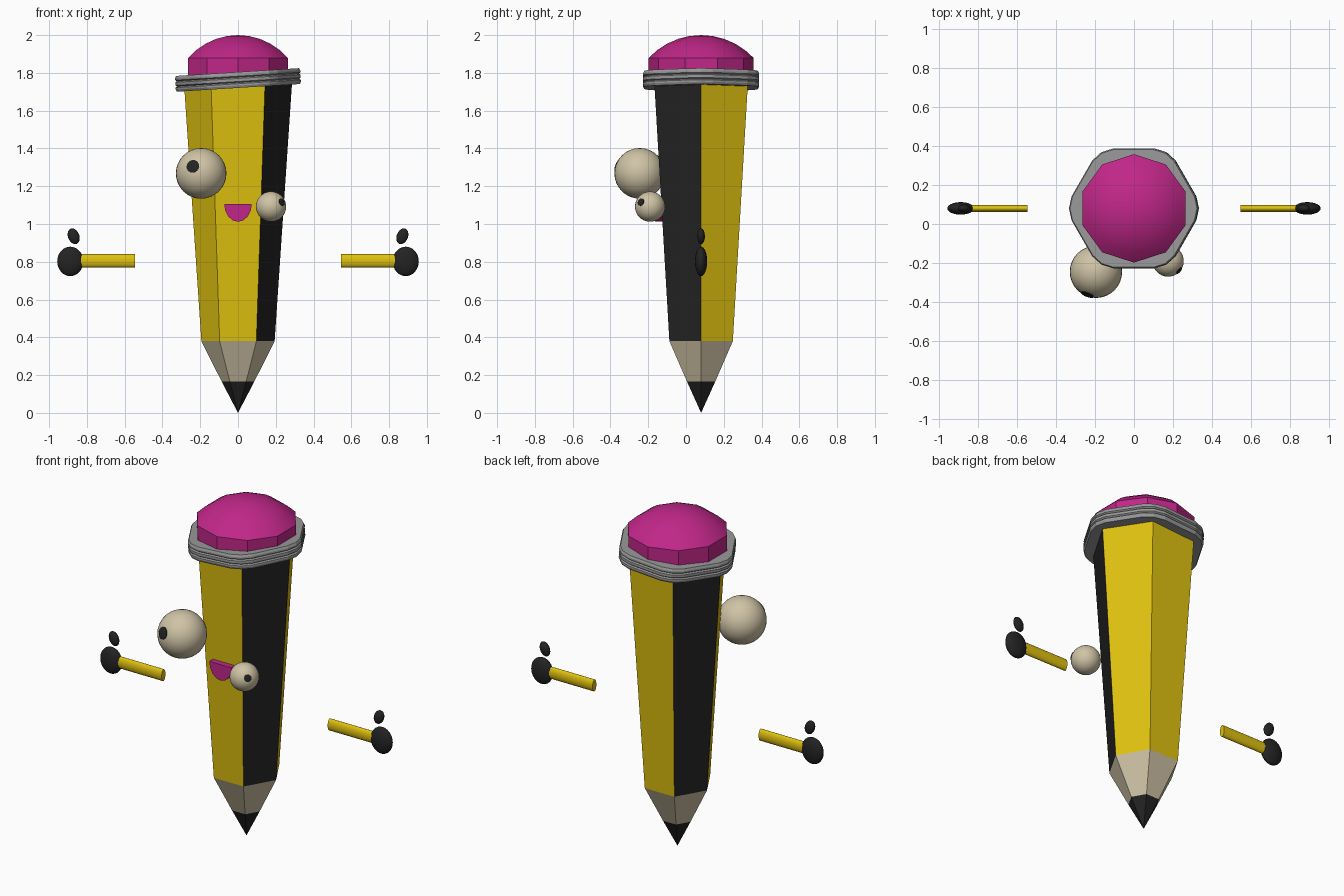
import bpy, bmesh, math
from mathutils import Vector, Matrix

if "Cube" in bpy.data.objects:
    bpy.data.objects.remove(bpy.data.objects["Cube"])

CY = 0.08  # pencil axis sits slightly behind the origin


def material(name, rgb):
    m = bpy.data.materials.new(name)
    m.diffuse_color = (*rgb, 1)
    m.use_nodes = True
    m.node_tree.nodes["Principled BSDF"].inputs["Base Color"].default_value = m.diffuse_color
    return m


YELLOW = material("yellow paint", (0.74, 0.53, 0.005))
BLACK = material("black", (0.017, 0.017, 0.017))
CREAM = material("cream", (0.63, 0.55, 0.38))
PINK = material("pink rubber", (0.53, 0.02, 0.25))
GREY = material("grey metal", (0.32, 0.32, 0.32))


def finish(name, bm, mats, smooth=None):
    bmesh.ops.recalc_face_normals(bm, faces=bm.faces)
    me = bpy.data.meshes.new(name)
    bm.to_mesh(me)
    bm.free()
    for m in mats:
        me.materials.append(m)
    ob = bpy.data.objects.new(name, me)
    bpy.context.collection.objects.link(ob)
    if smooth:
        bpy.ops.object.select_all(action='DESELECT')
        ob.select_set(True)
        bpy.context.view_layer.objects.active = ob
        bpy.ops.object.shade_smooth_by_angle(angle=math.radians(smooth))
    return ob


def loft(angles, profile):
    """Stack rings of (angle, radius factor) at each (radius, z); radius 0 is a point."""
    bm = bmesh.new()
    rings = []
    for r, z in profile:
        if r == 0:
            rings.append([bm.verts.new((0, 0, z))])
        else:
            rings.append([bm.verts.new((r * f * math.cos(a), r * f * math.sin(a), z))
                          for a, f in angles])
    n = len(angles)
    for lo, hi in zip(rings, rings[1:]):
        for i in range(n):
            j = (i + 1) % n
            if len(lo) == 1:
                bm.faces.new((lo[0], hi[j], hi[i]))
            elif len(hi) == 1:
                bm.faces.new((lo[i], lo[j], hi[0]))
            else:
                bm.faces.new((lo[i], lo[j], hi[j], hi[i]))
    for ring in (rings[0], rings[-1]):
        if len(ring) > 1:
            bm.faces.new(ring)
    return bm


def ngon(n, start=0.0):
    return [(start + 2 * math.pi * i / n, 1) for i in range(n)]


def ellipsoid(name, loc, radii, mat, tilt=0, seg=32):
    bm = bmesh.new()
    bmesh.ops.create_uvsphere(bm, u_segments=seg, v_segments=seg // 2, radius=1)
    bmesh.ops.transform(bm, verts=bm.verts, matrix=Matrix.Translation(loc)
                        @ Matrix.Rotation(tilt, 4, 'Y') @ Matrix.Diagonal((*radii, 1)))
    return finish(name, bm, [mat], 60)


# hexagonal shaft: two opposite side faces are black
bm = loft(ngon(6), [(0.194, 0.38), (0.287, 1.76)])
for f in bm.faces:
    n = f.calc_center_median()
    f.material_index = 1 if n.x * n.y < -0.001 else 0
finish("pencil_shaft", bm, [YELLOW, BLACK]).location = (0, CY, 0)

# sharpened wood cone with dark lead below
bm = loft(ngon(6), [(0, 0), (0.086, 0.165), (0.194, 0.38)])
for f in bm.faces:
    f.material_index = 1 if f.calc_center_median().z < 0.165 else 0
finish("sharpened_tip", bm, [CREAM, BLACK]).location = (0, CY, 0)

# tilted ribbed metal band with a rounded hexagon outline
outline = []
for k in range(6):
    for d in (-11, 0, 11):
        r = 1 if d == 0 else 0.305 / 0.33 / math.cos(math.radians(30 - 11))
        outline.append((math.radians(60 * k + d), r))
ribs = [(0.326, -0.042), (0.332, -0.03), (0.332, -0.02), (0.324, -0.014),
        (0.332, -0.008), (0.332, 0.008), (0.324, 0.014),
        (0.332, 0.02), (0.332, 0.03), (0.326, 0.042)]
band = finish("metal_band", loft(outline, ribs), [GREY])
band.location = (0, CY, 1.7625)
band.rotation_euler = (0, math.radians(-3.6), 0)

# ten-sided eraser with a domed top
dome_r = 0.38
dome = [(dome_r * math.sin(t), 2 - dome_r * (1 - math.cos(t)))
        for t in (0.82 * (1 - i / 5) for i in range(5))]
bm = loft(ngon(10, math.pi / 2), [(0.277, 1.74)] + dome + [(0, 2.0)])
finish("eraser", bm, [PINK], 25).location = (0, CY, 0)


# eyes with thin pupil caps that follow the ball
def eye(side, loc, r, look, pupil_r):
    ellipsoid(side + "_eye", loc, (r, r, r), CREAM)
    half = math.asin(pupil_r / r)
    R = r + 0.003
    prof = [(pupil_r, r * math.cos(half) - 0.002)]
    prof += [(R * math.sin(half * t), R * math.cos(half * t)) for t in (1, 0.66, 0.33)]
    ob = finish(side + "_pupil", loft(ngon(20), prof + [(0, R)]), [BLACK], 40)
    ob.location = loc
    ob.rotation_euler = Vector(look).to_track_quat('Z', 'Y').to_euler()


eye("left", (-0.195, -0.245, 1.268), 0.134, (-0.045, -0.12, 0.038), 0.034)
eye("right", (0.175, -0.19, 1.092), 0.08, (0.052, -0.045, 0.022), 0.02)

# open half-round mouth
bm = bmesh.new()
pts = [(0.073 * math.cos(a), 1.107 + 0.095 * math.sin(a))
       for a in (math.pi * (1 + i / 8) for i in range(9))]
face = bm.faces.new([bm.verts.new((x, -0.11, z)) for x, z in pts])
new = bmesh.ops.extrude_face_region(bm, geom=[face])["geom"]
bmesh.ops.translate(bm, vec=(0, -0.055, 0),
                    verts=[v for v in new if isinstance(v, bmesh.types.BMVert)])
finish("mouth", bm, [PINK])

# floating arms, mitten hands and thumbs on both sides
for side, s in (("left", -1), ("right", 1)):
    bm = loft(ngon(20), [(1, 0.545), (1, 0.84)])
    bmesh.ops.transform(bm, verts=bm.verts, matrix=Matrix.Translation((0, CY, 0.805))
                        @ Matrix.Rotation(s * math.pi / 2, 4, 'Y')
                        @ Matrix.Diagonal((0.035, 0.018, 1, 1)))
    finish(side + "_arm", bm, [YELLOW], 40)
    ellipsoid(side + "_hand", (s * 0.888, CY, 0.802), (0.069, 0.032, 0.078), BLACK)
    ellipsoid(side + "_thumb", (s * 0.87, CY, 0.935), (0.03, 0.02, 0.043), BLACK,
              s * math.radians(22), 24)
